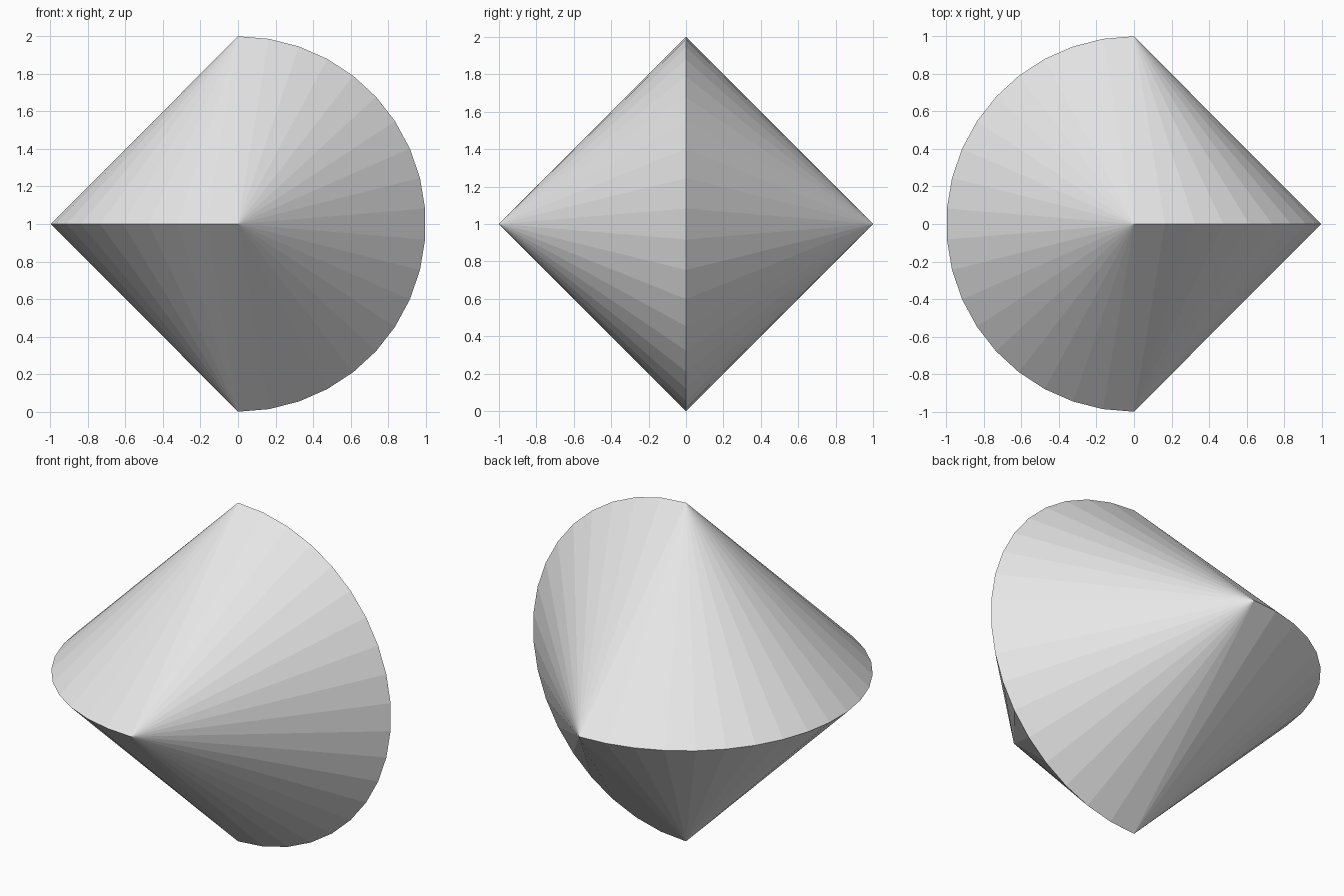
import bpy
import bmesh
from math import sin, cos, pi
from mathutils import Vector

SEGMENTS = 19  # facets along each half-circle rim

if "Cube" in bpy.data.objects:
    bpy.data.objects.remove(bpy.data.objects["Cube"], do_unlink=True)

grey = bpy.data.materials.new("plain_grey")
grey.use_nodes = True
grey.diffuse_color = (0.8, 0.8, 0.8, 1)
grey.node_tree.nodes["Principled BSDF"].inputs["Base Color"].default_value = (0.8, 0.8, 0.8, 1)

CENTRE = Vector((0, 0, 1))
X, Y, Z = Vector((1, 0, 0)), Vector((0, 1, 0)), Vector((0, 0, 1))


def half_double_cone(bm, axis, start, bulge):
    """Half of a double cone: a semicircular rim joined to two tips on the axis."""
    angles = [pi * i / SEGMENTS for i in range(SEGMENTS + 1)]
    rim = [bm.verts.new(CENTRE + start * cos(a) + bulge * sin(a)) for a in angles]
    for tip_offset in (axis, -axis):
        tip = bm.verts.new(CENTRE + tip_offset)
        for a, b in zip(rim, rim[1:]):
            bm.faces.new((tip, a, b))


# Two half double cones, a quarter turn apart, welded along their square section
bm = bmesh.new()
half_double_cone(bm, Y, Z, X)
half_double_cone(bm, Z, Y, -X)
bmesh.ops.remove_doubles(bm, verts=bm.verts, dist=0.001)
bmesh.ops.recalc_face_normals(bm, faces=bm.faces)

mesh = bpy.data.meshes.new("twisted_double_cone")
bm.to_mesh(mesh)
bm.free()
mesh.materials.append(grey)
solid = bpy.data.objects.new("twisted_double_cone", mesh)
bpy.context.collection.objects.link(solid)
